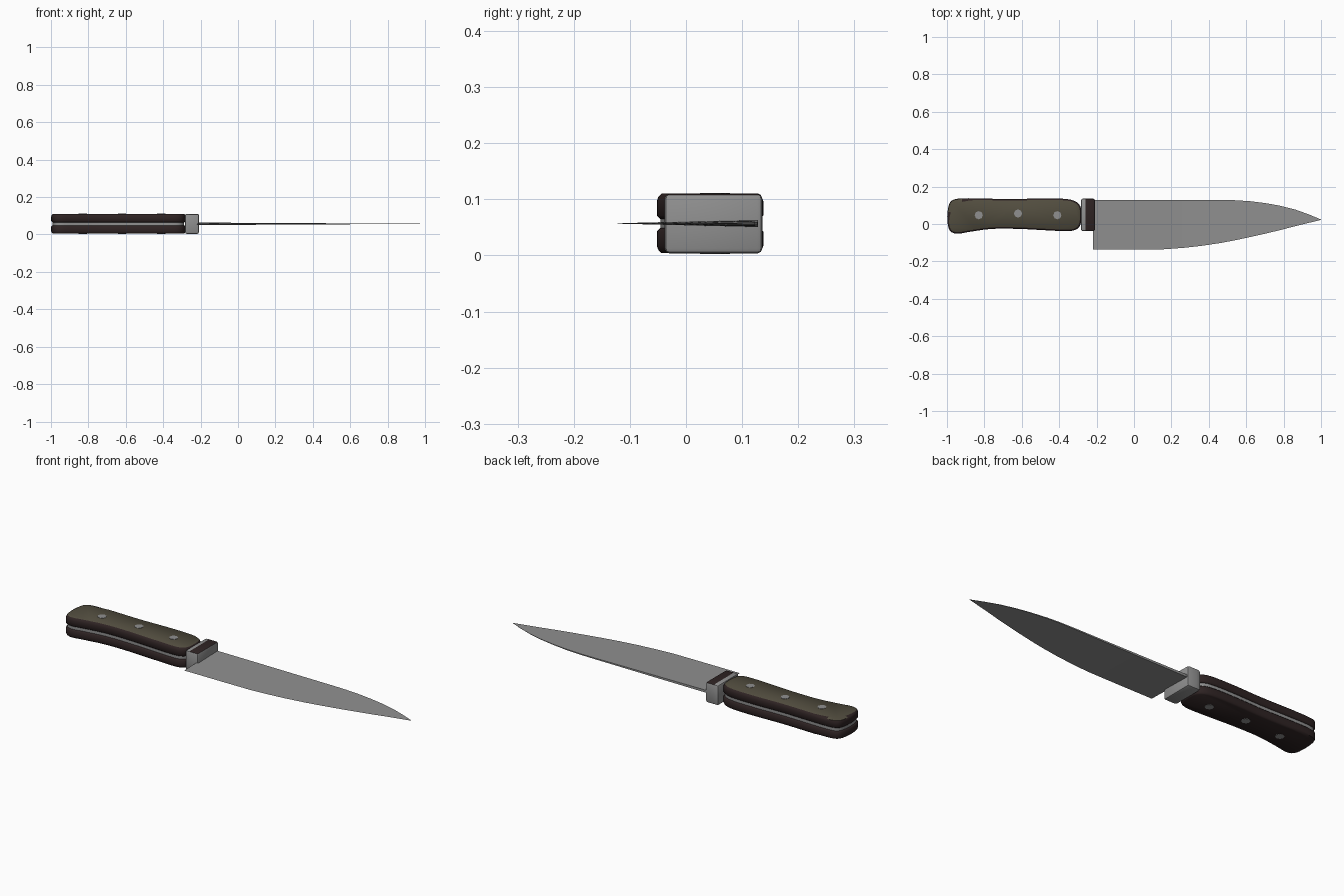
import bpy, bmesh, math
from mathutils import Vector
from mathutils.geometry import interpolate_bezier

if "Cube" in bpy.data.objects:
    bpy.data.objects.remove(bpy.data.objects["Cube"])

MID = 0.057  # height of the blade plane


def material(name, rgb):
    m = bpy.data.materials.new(name)
    m.diffuse_color = (*rgb, 1)
    m.use_nodes = True
    m.node_tree.nodes["Principled BSDF"].inputs["Base Color"].default_value = m.diffuse_color
    return m


steel = material("steel grey", (0.28, 0.28, 0.28))
olive = material("olive brown wood", (0.085, 0.075, 0.05))
dark = material("dark brown wood", (0.028, 0.017, 0.017))


def smooth_loop(pts, steps=3):
    """Closed Catmull-Rom curve through the points."""
    out, n = [], len(pts)
    v = [Vector((x, y, 0)) for x, y in pts]
    for i in range(n):
        a, b, c, d = (v[(i + k) % n] for k in (-1, 0, 1, 2))
        out += interpolate_bezier(b, b + (c - a) / 6, c - (d - b) / 6, c, steps + 1)[:-1]
    return out


def inset(loop, amount):
    """Move an anticlockwise loop inwards; amount may depend on the point."""
    res = []
    for i, p in enumerate(loop):
        t = (loop[(i + 1) % len(loop)] - loop[i - 1]).normalized()
        a = amount(p) if callable(amount) else amount
        res.append(p + Vector((-t.y, t.x, 0)) * a)
    return res


def loft(name, rings, mats, angle=35):
    """Skin a stack of (loop, z) rings and cap both ends."""
    bm = bmesh.new()
    rows = [[bm.verts.new((p.x, p.y, z)) for p in loop] for loop, z in rings]
    n = len(rows[0])
    for lo, hi in zip(rows, rows[1:]):
        for i in range(n):
            j = (i + 1) % n
            bm.faces.new((lo[i], lo[j], hi[j], hi[i]))
    bm.faces.new(rows[0][::-1])
    bm.faces.new(rows[-1])
    bmesh.ops.recalc_face_normals(bm, faces=bm.faces)
    return finish(name, bm, mats, angle)


def finish(name, bm, mats, angle=35):
    me = bpy.data.meshes.new(name)
    bm.to_mesh(me)
    bm.free()
    ob = bpy.data.objects.new(name, me)
    bpy.context.collection.objects.link(ob)
    for m in mats:
        me.materials.append(m)
    bpy.ops.object.select_all(action='DESELECT')
    ob.select_set(True)
    bpy.context.view_layer.objects.active = ob
    bpy.ops.object.shade_smooth_by_angle(angle=math.radians(angle))
    return ob


# Handle outline, anticlockwise from the butt's lower corner
outline = smooth_loop([
    (-0.985, -0.035), (-0.945, -0.052), (-0.88, -0.042), (-0.76, -0.026), (-0.62, -0.026),
    (-0.48, -0.033), (-0.37, -0.038), (-0.315, -0.032), (-0.287, -0.005), (-0.281, 0.045),
    (-0.287, 0.095), (-0.32, 0.124), (-0.38, 0.135), (-0.5, 0.137), (-0.65, 0.133),
    (-0.8, 0.136), (-0.92, 0.137), (-0.975, 0.125), (-0.994, 0.085), (-0.998, 0.02)])


def top_inset(p):
    # the upper butt corner is rubbed down further than the rest
    return 0.008 + 0.02 * max(0, 1 - (p - Vector((-0.975, 0.125, 0))).length / 0.12)


# Handle scales, the lower one mirroring the upper one
for name, s in (("upper_scale", 1), ("lower_scale", -1)):
    rings = [(inset(outline, 0.006), MID + s * 0.008), (outline, MID + s * 0.014),
             (outline, MID + s * 0.04), (inset(outline, 0.003), MID + s * 0.048),
             (inset(outline, top_inset), MID + s * 0.053)]
    ob = loft(name, rings, [dark, olive], 50)
    for f in ob.data.polygons:
        f.material_index = int(f.normal.z > 0.95 and f.center.z > MID + 0.03)

# Tang between the scales
tang = inset(outline, 0.007)
loft("tang", [(tang, MID - 0.009), (tang, MID + 0.009)], [steel])

# Rivets running through the handle
for i, (x, y) in enumerate([(-0.83, 0.047), (-0.62, 0.056), (-0.41, 0.047)]):
    ring = [Vector((x + 0.022 * math.cos(a), y + 0.022 * math.sin(a), 0))
            for a in (k * math.tau / 8 for k in range(8))]
    loft(f"rivet_{i + 1}", [(ring, MID - 0.0545), (ring, MID + 0.0545)], [steel])

# Bolster with a dark cap on its top face
bm = bmesh.new()
bmesh.ops.create_cube(bm, size=1)
for v in bm.verts:
    v.co = Vector((-0.246 + v.co.x * 0.074, 0.049 + v.co.y * 0.174, MID + v.co.z * 0.107))
bmesh.ops.bevel(bm, geom=bm.edges[:], offset=0.009, segments=2, affect='EDGES', profile=0.5)
bmesh.ops.bisect_plane(bm, geom=bm.verts[:] + bm.edges[:] + bm.faces[:],
                       plane_co=(-0.259, 0, 0), plane_no=(1, 0, 0))
for f in bm.faces:
    c = f.calc_center_median()
    f.material_index = int(f.normal.z > 0.5 and c.x > -0.259)
finish("bolster", bm, [steel, dark], 40)

# Blade: wedge from spine to edge, thinning towards the tip
stations = [(-0.22, 0.128, -0.136), (0.0, 0.128, -0.136), (0.16, 0.128, -0.135),
            (0.26, 0.128, -0.128), (0.36, 0.128, -0.117), (0.46, 0.128, -0.102),
            (0.54, 0.127, -0.087), (0.62, 0.122, -0.07), (0.7, 0.112, -0.052),
            (0.78, 0.098, -0.033), (0.86, 0.078, -0.012), (0.93, 0.053, 0.005),
            (1.0, 0.024, 0.022)]
bm = bmesh.new()
rows = []
for x, spine, edge in stations:
    h = 0.0065 * min(1, 1.03 - (x + 0.22) / 1.22)
    rows.append([bm.verts.new(p) for p in
                 ((x, edge, MID), (x, spine, MID - h), (x, spine, MID + h))])
for a, b in zip(rows, rows[1:]):
    for i in range(3):
        j = (i + 1) % 3
        bm.faces.new((a[i], a[j], b[j], b[i]))
bm.faces.new(rows[0])
bm.faces.new(rows[-1])
bmesh.ops.recalc_face_normals(bm, faces=bm.faces)
finish("blade", bm, [steel], 30)
